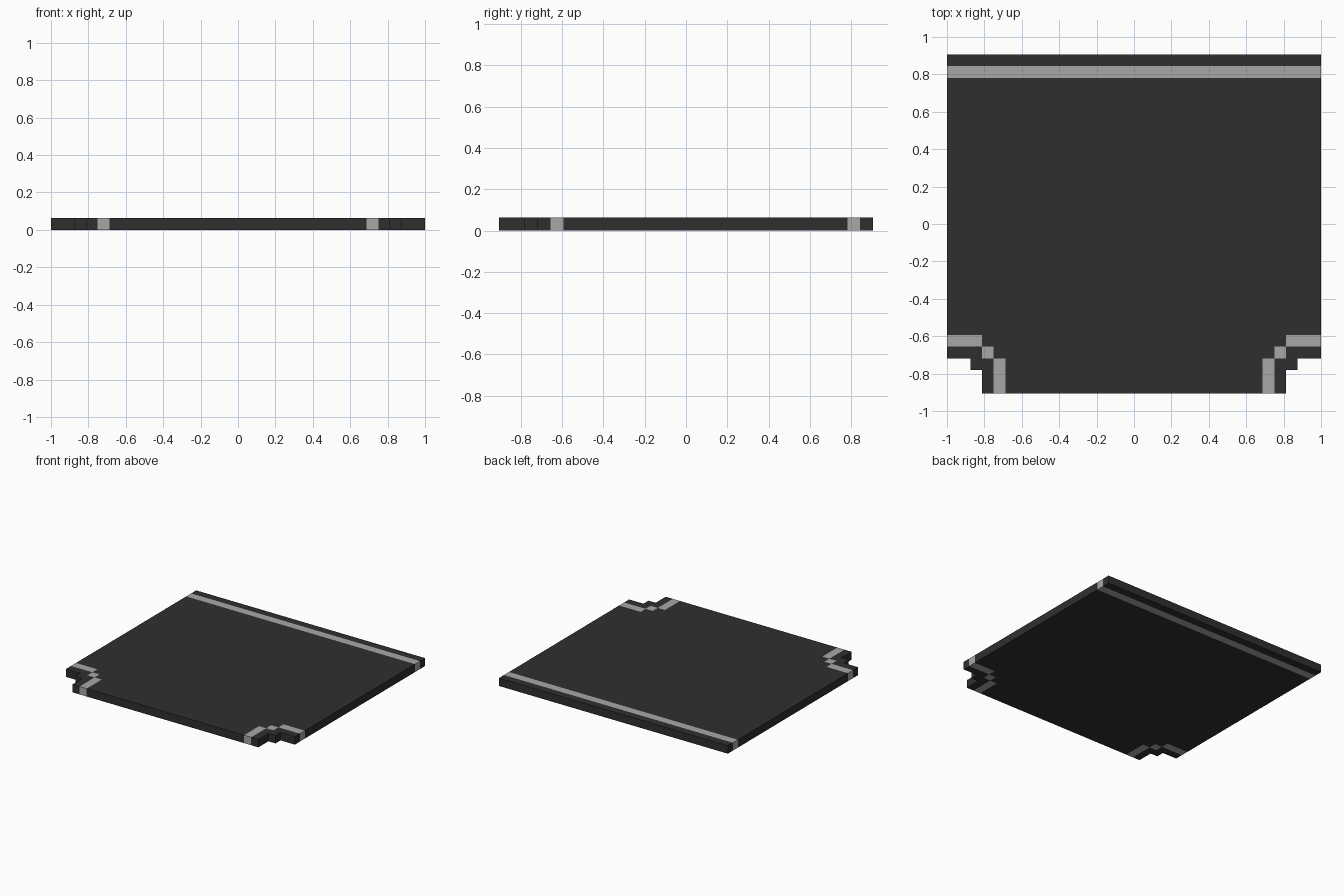
import bpy, bmesh
from mathutils import Vector

if "Cube" in bpy.data.objects:
    bpy.data.objects.remove(bpy.data.objects["Cube"])

U = 1 / 16                      # one block unit; tile is 32 x 29 x 1 units
HALF_Y = 14.5


def material(name, value):
    m = bpy.data.materials.new(name)
    m.diffuse_color = (value, value, value, 1)
    m.use_nodes = True
    m.node_tree.nodes["Principled BSDF"].inputs["Base Color"].default_value = m.diffuse_color
    return m


# Corner notches at the front, given |x| and distance from the front edge
def in_notch(x, v):
    return (x > 13 and v < 2) or (x > 14 and v < 3)


# Painted lines: straight back line plus stepped lines round both notches
def in_line(x, v):
    return (27 < v < 28 or (x > 13 and 4 < v < 5)
            or (12 < x < 13 and 3 < v < 4) or (11 < x < 12 and v < 3))


xs = [-16, -14, -13, -12, -11, 11, 12, 13, 14, 16]
vs = [0, 2, 3, 4, 5, 27, 28, 29]

# Slab outline from cells, then extruded to thickness
bm = bmesh.new()
for x0, x1 in zip(xs, xs[1:]):
    for v0, v1 in zip(vs, vs[1:]):
        if in_notch(abs(x0 + x1) / 2, (v0 + v1) / 2):
            continue
        corners = [(x0, v0), (x1, v0), (x1, v1), (x0, v1)]
        bm.faces.new([bm.verts.new((x * U, (v - HALF_Y) * U, 0)) for x, v in corners])
bmesh.ops.remove_doubles(bm, verts=bm.verts[:], dist=1e-4)
ext = bmesh.ops.extrude_face_region(bm, geom=bm.faces[:], use_keep_orig=True)
top = [g for g in ext["geom"] if isinstance(g, bmesh.types.BMVert)]
bmesh.ops.translate(bm, verts=top, vec=Vector((0, 0, U)))
bmesh.ops.recalc_face_normals(bm, faces=bm.faces[:])

# Lines run through the full thickness, so sides follow the cell behind them
for f in bm.faces:
    p = f.calc_center_median() - f.normal * 0.01
    f.material_index = int(in_line(abs(p.x) / U, p.y / U + HALF_Y))

mesh = bpy.data.meshes.new("road_slab")
bm.to_mesh(mesh)
bm.free()
mesh.materials.append(material("dark asphalt", 0.028))
mesh.materials.append(material("light grey line", 0.39))
slab = bpy.data.objects.new("road_slab", mesh)
bpy.context.collection.objects.link(slab)
